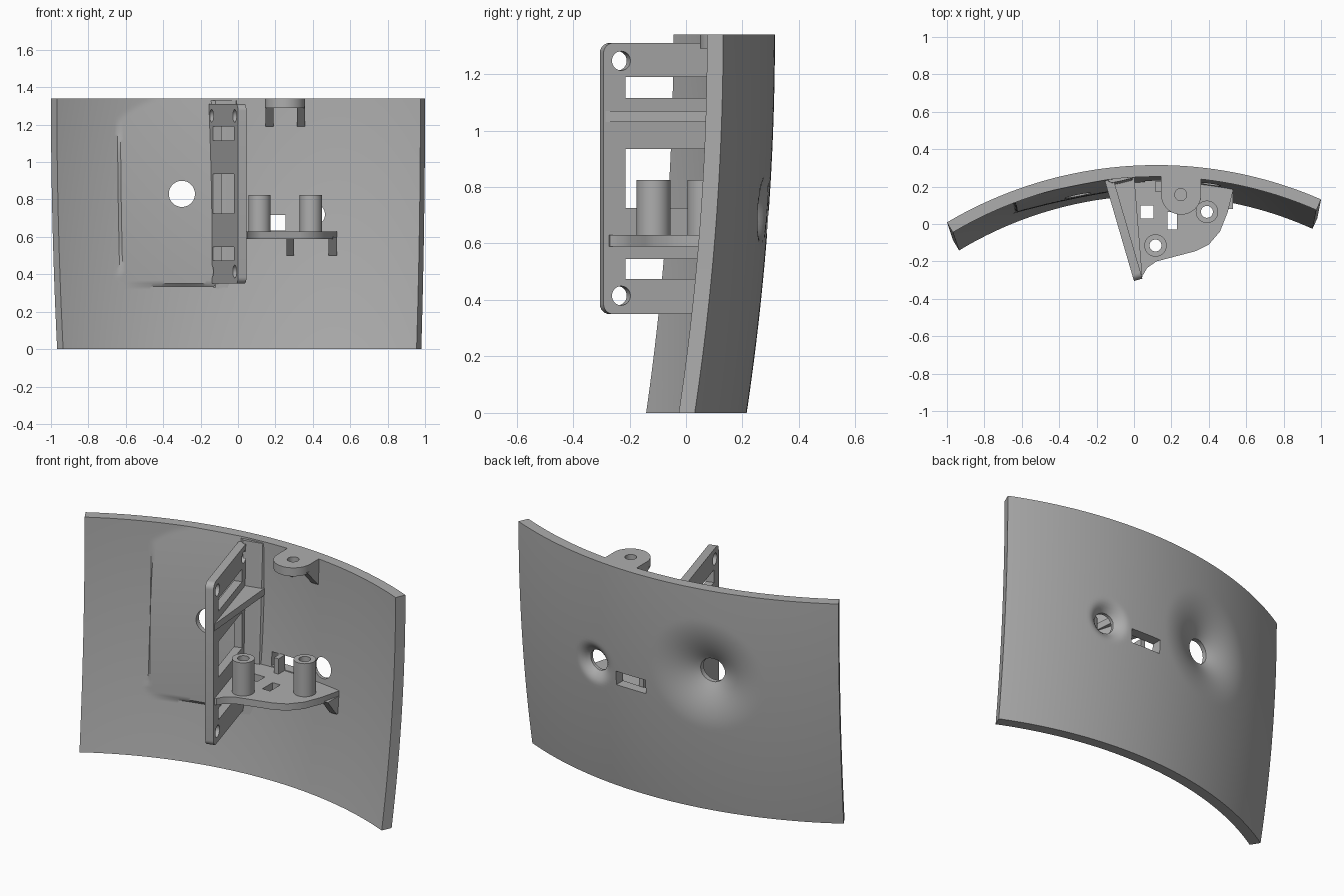
import bpy, bmesh
from math import sin, cos, pi, sqrt, hypot
from mathutils import Matrix, Vector

cube = bpy.data.objects.get("Cube")
if cube:
    bpy.data.objects.remove(cube)

grey = bpy.data.materials.new("plain grey")
grey.use_nodes = True
colour = (0.42, 0.42, 0.42, 1)
grey.diffuse_color = colour
grey.node_tree.nodes["Principled BSDF"].inputs["Base Color"].default_value = colour

TOP = 1.34
FLAT = Matrix.Identity(4)


def frame(x, y, z, origin):
    m = Matrix((x, y, z)).transposed().to_4x4()
    m.translation = Vector(origin)
    return m


def side(x):
    """Local x, y become world y, z; extrusion goes along world x."""
    return frame((0, 1, 0), (0, 0, 1), (1, 0, 0), (x, 0, 0))


def finish(name, bm, smooth=True):
    bmesh.ops.recalc_face_normals(bm, faces=bm.faces)
    mesh = bpy.data.meshes.new(name)
    bm.to_mesh(mesh)
    bm.free()
    mesh.materials.append(grey)
    ob = bpy.data.objects.new(name, mesh)
    bpy.context.collection.objects.link(ob)
    return ob


def extrude(bm, pts, lo, hi, m=FLAT, shear=0):
    """Prism from a 2D outline; shear shifts the far end along local y."""
    a = [bm.verts.new(m @ Vector((x, y, lo))) for x, y in pts]
    b = [bm.verts.new(m @ Vector((x, y + shear, hi))) for x, y in pts]
    bm.faces.new(a)
    bm.faces.new(b)
    for i in range(len(a)):
        j = (i + 1) % len(a)
        bm.faces.new((a[i], a[j], b[j], b[i]))


def prism(name, pts, lo, hi, m=FLAT, shear=0):
    bm = bmesh.new()
    extrude(bm, pts, lo, hi, m, shear)
    return finish(name, bm)


def arc(x, y, r, start=0, end=2 * pi, n=32):
    full = abs(end - start) > 6.28
    k = n if full else n + 1
    return [(x + r * cos(start + (end - start) * i / n),
             y + r * sin(start + (end - start) * i / n)) for i in range(k)]


def rect(x0, x1, y0, y1):
    return [(x0, y0), (x1, y0), (x1, y1), (x0, y1)]


def cut(ob, outlines, lo, hi, m=FLAT):
    """Cut every outline through the object, then drop the cutter."""
    bm = bmesh.new()
    for pts in outlines:
        extrude(bm, pts, lo, hi, m)
    tool = finish("cutter", bm)
    tool.hide_render = True
    mod = ob.modifiers.new("cut", "BOOLEAN")
    mod.operation, mod.solver, mod.object = "DIFFERENCE", "EXACT", tool
    graph = bpy.context.evaluated_depsgraph_get()
    mesh = bpy.data.meshes.new_from_object(ob.evaluated_get(graph))
    ob.modifiers.clear()
    ob.data = mesh
    bpy.data.objects.remove(tool)


# Curved panel: double curvature, funnels outside, raised pad inside
CX, CY, R, THICK = 0.12, -1.885, 2.2, 0.062
BIG, SMALL = (-0.3, 0.83), (0.405, 0.72)


def funnel(x, z, centre, hole, reach, depth):
    r = max(hypot(x - centre[0], z - centre[1]), hole * 0.9)
    return depth * max(0, (reach - r) / (reach - hole)) ** 2


def panel_point(u, v, inner):
    z = TOP * v
    lean = (1 - v) ** 2
    left, right = -1 + 0.033 * lean, 1 - 0.02 * lean
    x = left + (right - left) * u
    radius = R - 0.1 * lean
    y = CY + sqrt(radius ** 2 - (x - CX) ** 2)
    if inner:
        pad = 0
        if -0.655 < x < -0.1 and z > 0.345:
            pad = 0.045 * max(0, 1 - (hypot(x + 0.3, z - 0.8) / 0.56) ** 2)
        k = THICK / radius
        return x - (x - CX) * k, y - (y - CY) * k - pad, z
    y -= funnel(x, z, BIG, 0.07, 0.33, 0.08)
    y -= funnel(x, z, SMALL, 0.06, 0.13, 0.045)
    return x, y, z


NU, NV = 120, 80
bm = bmesh.new()
skins = [[[bm.verts.new(panel_point(i / NU, j / NV, inner)) for i in range(NU + 1)]
          for j in range(NV + 1)] for inner in (False, True)]
for g in skins:
    for j in range(NV):
        for i in range(NU):
            bm.faces.new((g[j][i], g[j][i + 1], g[j + 1][i + 1], g[j + 1][i]))
rims = [[g[0] for g in skins], [g[-1] for g in skins],
        [[row[0] for row in g] for g in skins], [[row[-1] for row in g] for g in skins]]
for a, b in rims:
    for i in range(len(a) - 1):
        bm.faces.new((a[i], a[i + 1], b[i + 1], b[i]))
panel = finish("curved_panel", bm)
FRONT = frame((1, 0, 0), (0, 0, 1), (0, -1, 0), (0, 0, 0))
cut(panel, [arc(*BIG, 0.07), arc(*SMALL, 0.06), rect(0.06, 0.255, 0.635, 0.717)], -0.5, 0.5, FRONT)

# Upright bracket plate with windows and screw holes
ACROSS = frame((-0.28, 0.96, 0), (0, 0, 1), (0.96, 0.28, 0), (0, -0.305, 0))
c = 0.035
outline = (arc(c, 0.35 + c, c, pi, 1.5 * pi, 6) + [(0.54, 0.35), (0.59, 1.31)]
           + arc(c, 1.31 - c, c, 0.5 * pi, pi, 6))
plate = prism("bracket_plate", outline, 0, 0.047, ACROSS)
cuts = [rect(0.08, 0.475, a, b) for a, b in ((0.475, 0.545), (0.725, 0.935), (1.115, 1.19))]
cuts += [arc(s, z, 0.034) for s in (0.065, 0.505) for z in (0.415, 1.247)]
cut(plate, cuts, -0.1, 0.2, ACROSS)

# Bracket root, flared where it meets the panel, and its rib
prism("bracket_root", [(-0.16, 0.2), (-0.12, 0.175), (-0.07, 0.185), (-0.01, 0.2), (0, 0.215),
                       (-0.15, 0.215)], 0.33, 1.33, shear=0.045)
prism("bracket_rib", [(0.045, -0.285), (0.0, 0.27), (-0.12, 0.27), (0.0, -0.25)], 1.03, 1.07)

# Shelf with cutouts
shelf = prism("shelf", [(0.02, -0.28), (0.05, -0.27), (0.07, -0.235), (0.12, -0.2), (0.33, -0.145),
                        (0.4, -0.11), (0.46, -0.04), (0.5, 0.06), (0.53, 0.18), (0.53, 0.21),
                        (0.3, 0.24), (0.1, 0.25), (-0.11, 0.235)], 0.59, 0.63)
cut(shelf, [rect(0.035, 0.105, 0.03, 0.1), rect(0.18, 0.23, -0.03, 0.065),
            arc(0.115, -0.115, 0.032), arc(0.39, 0.065, 0.032)], 0.4, 0.8)

# Hollow posts on the shelf
for name, x, y in (("front_post", 0.115, -0.115), ("rear_post", 0.39, 0.065)):
    post = prism(name, arc(x, y, 0.06), 0.625, 0.825)
    cut(post, [arc(x, y, 0.032)], 0.5, 1)

# Shelf supports and small stop beside the slot
prism("shelf_support", [(0.08, 0.6), (0.24, 0.6), (0.22, 0.5), (0.18, 0.5)], 0, 0.04, side(0.26))
prism("shelf_end_support", [(0.08, 0.6), (0.21, 0.6), (0.2, 0.5), (0.16, 0.5)], 0, 0.045, side(0.485))
prism("slot_stop", rect(0.115, 0.145, 0.17, 0.23), 0.62, 0.72)

# Upper tab with a hole and two gussets
tab = prism("upper_tab", arc(0.252, 0.157, 0.107, pi, 2 * pi, 24) + [(0.359, 0.27), (0.145, 0.27)],
            1.29, TOP)
cut(tab, [arc(0.25, 0.157, 0.032)], 1, 1.5)
for name, x in (("tab_right_gusset", 0.146), ("tab_left_gusset", 0.315)):
    prism(name, [(0.13, 1.3), (0.27, 1.3), (0.265, 1.19), (0.235, 1.19)], 0, 0.044, side(x))

# Smooth the curves, keep the edges crisp
bpy.ops.object.select_all(action="DESELECT")
for ob in bpy.context.collection.objects:
    if ob.type == "MESH" and grey.name in ob.data.materials:
        ob.select_set(True)
        bpy.context.view_layer.objects.active = ob
bpy.ops.object.shade_smooth_by_angle(angle=0.6)
